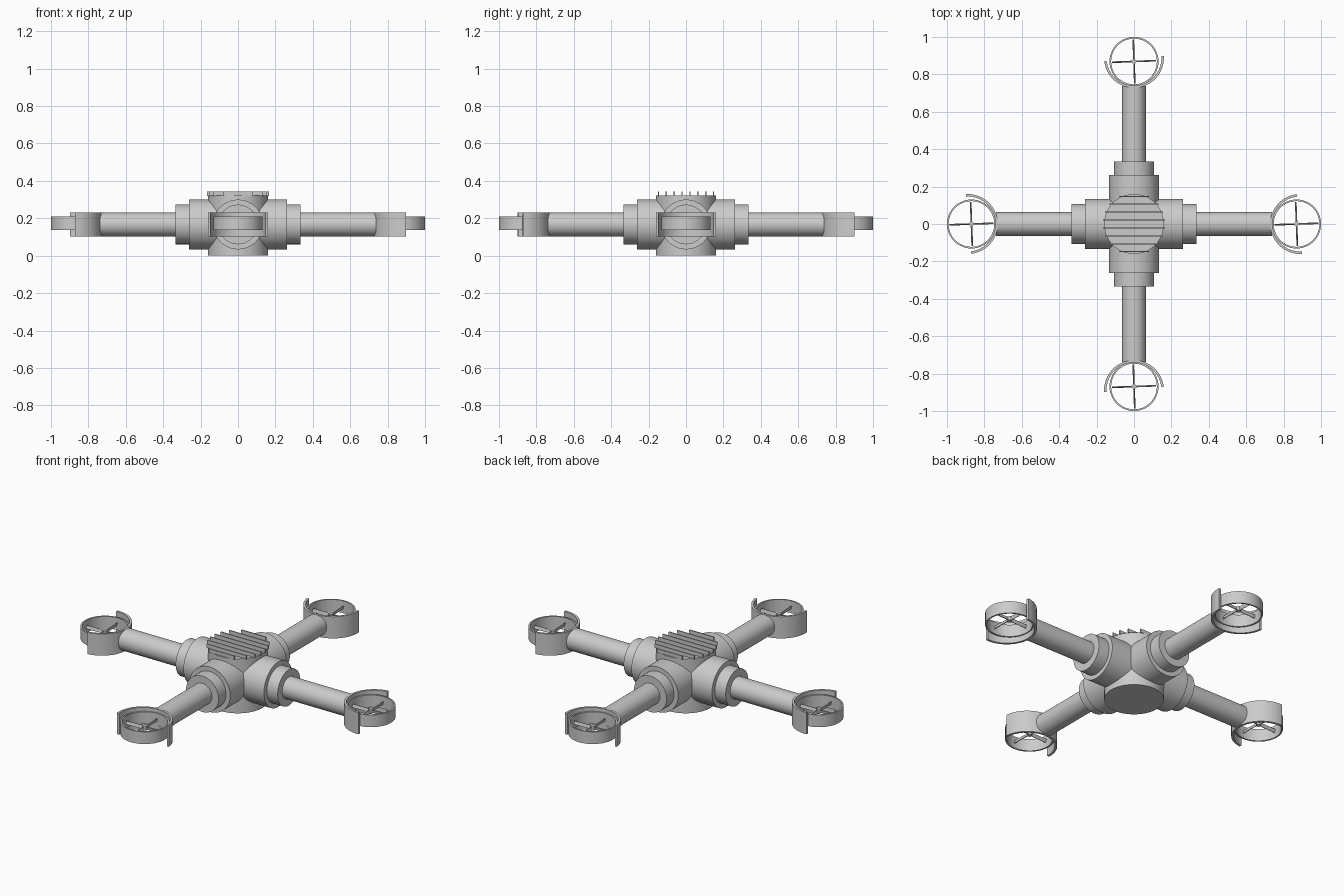
import bpy, bmesh
from math import sin, cos, pi, radians, sqrt
from mathutils import Matrix

if "Cube" in bpy.data.objects:
    bpy.data.objects.remove(bpy.data.objects["Cube"])

ZC = 0.167  # height of the arm axis


def make(name, bm, mat=None, smooth=True):
    bmesh.ops.recalc_face_normals(bm, faces=bm.faces)
    me = bpy.data.meshes.new(name)
    bm.to_mesh(me)
    bm.free()
    ob = bpy.data.objects.new(name, me)
    bpy.context.collection.objects.link(ob)
    if mat:
        me.transform(mat)
    if smooth:
        bpy.ops.object.select_all(action='DESELECT')
        ob.select_set(True)
        bpy.context.view_layer.objects.active = ob
        bpy.ops.object.shade_smooth_by_angle(angle=radians(35))
    return ob


def lathe(name, profile, mat=None, a0=0.0, a1=2 * pi, n=64):
    """Sweep a closed (radius, height) loop around z; partial sweeps get end caps."""
    bm = bmesh.new()
    full = abs(a1 - a0 - 2 * pi) < 1e-6
    angs = [a0 + (a1 - a0) * i / n for i in range(n if full else n + 1)]
    rings = [[bm.verts.new((r * cos(a), r * sin(a), z)) for r, z in profile] for a in angs]
    k = len(profile)
    for i in range(n):
        p, q = rings[i], rings[(i + 1) % len(rings)]
        for j in range(k):
            bm.faces.new((p[j], q[j], q[(j + 1) % k], p[(j + 1) % k]))
    if not full:
        bm.faces.new(rings[0])
        bm.faces.new(rings[-1])
    bmesh.ops.remove_doubles(bm, verts=bm.verts, dist=1e-6)
    return make(name, bm, mat)


def tube(name, r_in, r_out, z0, z1, **kw):
    return lathe(name, [(r_in, z0), (r_out, z0), (r_out, z1), (r_in, z1)], **kw)


def box(name, size, mat):
    bm = bmesh.new()
    bmesh.ops.create_cube(bm, size=1, matrix=Matrix.Diagonal((*size, 1)))
    return make(name, bm, mat, smooth=False)


def cylinder(name, r, z0, z1, mat=None):
    bm = bmesh.new()
    bmesh.ops.create_cone(bm, cap_ends=True, segments=64, radius1=r, radius2=r, depth=z1 - z0,
                          matrix=Matrix.Translation((0, 0, (z0 + z1) / 2)))
    return make(name, bm, mat)


T = Matrix.Translation

# central body
cylinder("body", 0.16, 0.0, 0.322)

# cooling fins across the top
R = 0.167
for i in range(8):
    y = (i - 3.5) * 0.042
    box("top_fin", (2 * sqrt(R * R - y * y), 0.007, 0.022), T((0, y, 0.331)))

# four identical arms with rotors
for k in range(4):
    turn = Matrix.Rotation(k * pi / 2, 4, 'Z')
    along = turn @ T((0, 0, ZC)) @ Matrix.Rotation(pi / 2, 4, 'Y')
    cylinder("arm_hub", 0.133, 0.0, 0.263, along)
    cylinder("arm_collar", 0.106, 0.2, 0.333, along)
    cylinder("arm", 0.063, 0.3, 0.737, along)

    # rotor ring and half-round guard
    centre = turn @ T((0.869, 0, ZC + 0.006))
    tube("rotor_ring", 0.122, 0.131, -0.036, 0.036, mat=centre)
    tube("rotor_guard", 0.147, 0.16, -0.064, 0.064, mat=turn @ T((0.888, 0, ZC)),
         a0=radians(96), a1=radians(274), n=36)

    # rotor hub and four pitched blades
    cylinder("rotor_hub", 0.013, -0.012, 0.012, centre)
    for b in range(4):
        m = centre @ Matrix.Rotation(b * pi / 2 + radians(2), 4, 'Z')
        box("rotor_blade", (0.112, 0.004, 0.02),
            m @ T((0.062, 0, 0)) @ Matrix.Rotation(radians(15), 4, 'X'))
